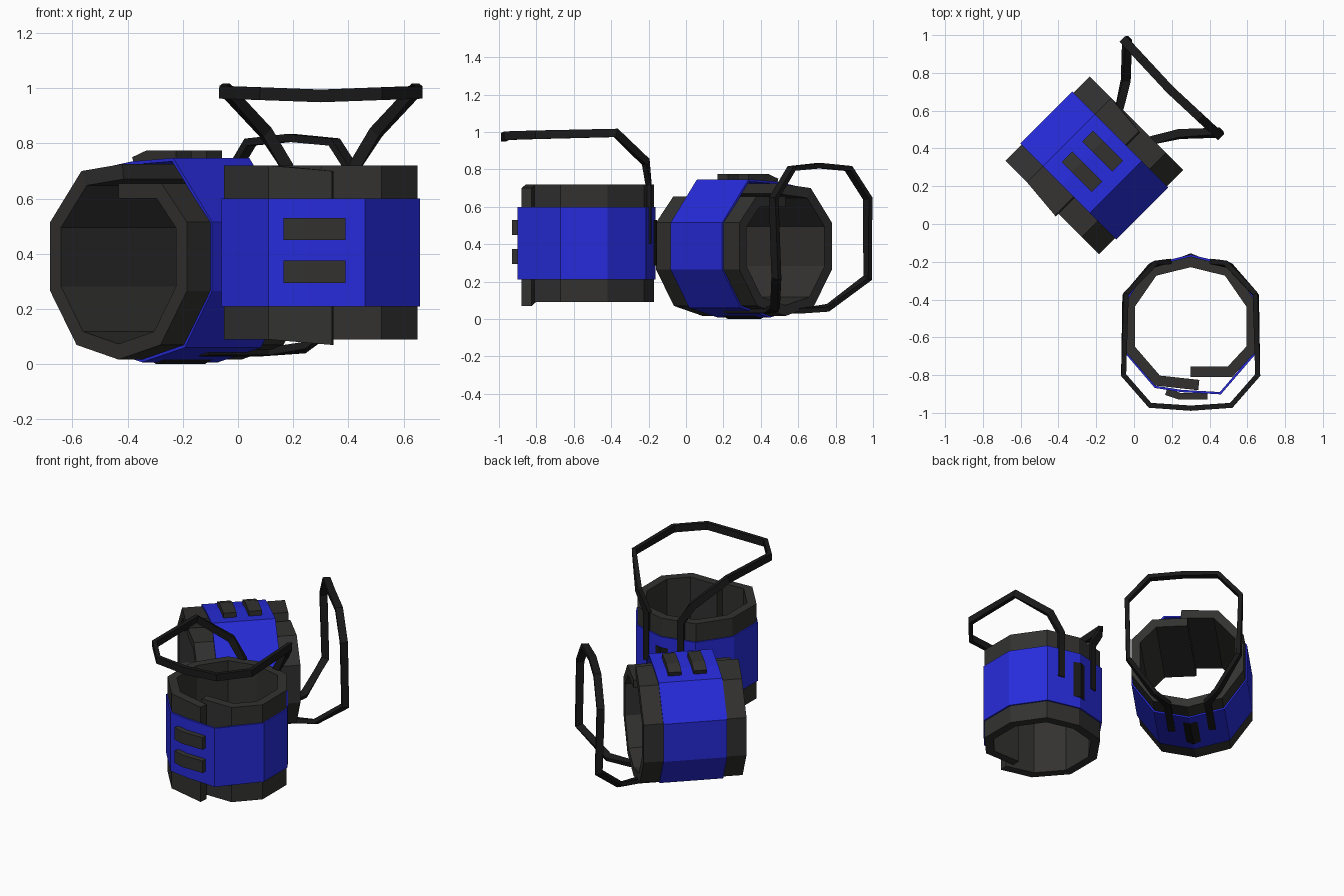
import bpy, bmesh
from math import radians
from mathutils import Vector, Matrix

if "Cube" in bpy.data.objects:
    bpy.data.objects.remove(bpy.data.objects["Cube"])

CX = 0.30   # centre line of the upright cuff


def material(name, rgb):
    m = bpy.data.materials.new(name)
    m.diffuse_color = (*rgb, 1)
    m.use_nodes = True
    m.node_tree.nodes["Principled BSDF"].inputs["Base Color"].default_value = m.diffuse_color
    return m


GREY = material("dark_padding", (0.032, 0.031, 0.030))
BLUE = material("blue_fabric", (0.020, 0.024, 0.70))
BLACK = material("black_webbing", (0.010, 0.010, 0.010))


def skin(name, sections, mat, place, closed=False):
    """Join equal cross-sections into a solid."""
    bm = bmesh.new()
    rows = [[bm.verts.new(p) for p in s] for s in sections]
    k = len(rows[0])
    pairs = list(zip(rows, rows[1:])) + ([(rows[-1], rows[0])] if closed else [])
    for a, b in pairs:
        for i in range(k):
            j = (i + 1) % k
            bm.faces.new((a[i], a[j], b[j], b[i]))
    if not closed:
        bm.faces.new(rows[0])
        bm.faces.new(rows[-1])
    bmesh.ops.recalc_face_normals(bm, faces=bm.faces)
    me = bpy.data.meshes.new(name)
    bm.to_mesh(me)
    bm.free()
    me.materials.append(mat)
    ob = bpy.data.objects.new(name, me)
    ob.matrix_world = place
    bpy.context.collection.objects.link(ob)


def band(name, path, thick, z0, z1, mat, place, closed=False, drop=()):
    """Vertical band along an xy path, thickened to its left (inwards)."""
    pts = [Vector(p) for p in path]
    n = len(pts)
    secs = []
    for i, p in enumerate(pts):
        a = pts[i - 1] if i or closed else None
        b = pts[(i + 1) % n] if i < n - 1 or closed else None
        dirs = [d.normalized() for d in
                ([p - a] if a else []) + ([b - p] if b else [])]
        norms = [Vector((-d.y, d.x)) for d in dirs]
        m = sum(norms, Vector((0, 0))).normalized()
        q = p + m * thick / max(0.5, m.dot(norms[0]))
        dz = dict(drop).get(i, 0)
        secs.append([(p.x, p.y, z0 - dz), (p.x, p.y, z1 - dz),
                     (q.x, q.y, z1 - dz), (q.x, q.y, z0 - dz)])
    skin(name, secs, mat, place, closed)


def strap(name, path, hn, hb, mat, place):
    """Flat webbing swept along a 3D path, its broad side facing outwards."""
    pts = [Vector(p) for p in path]
    secs = []
    for i, p in enumerate(pts):
        d0 = (p - pts[max(i - 1, 0)]).normalized()
        d1 = (pts[min(i + 1, len(pts) - 1)] - p).normalized()
        t = (d0 + d1).normalized()
        out = Vector((p.x - CX, p.y + 0.57, 0))
        if p.z < 0.8:
            out.x *= 0.3
        nrm = (out - t * out.dot(t)).normalized()
        b = t.cross(nrm)
        secs.append([p + nrm * u * hn + b * v * hb
                     for u, v in ((-1, -1), (1, -1), (1, 1), (-1, 1))])
    skin(name, secs, mat, place)


def mirror_x(pts):
    return [(2 * CX - p[0], *p[1:]) for p in reversed(pts)]


# Right half of the ten-sided ring, front to back
side = [(0.65, -0.67), (0.65, -0.42), (0.515, -0.225)]
ring = [(0.30, -0.81), (0.52, -0.81)] + side + [(CX, -0.172)] + mirror_x(side) \
    + [(0.11, -0.855), (0.34, -0.88)]
sleeve_side = [(0.66, -0.67), (0.66, -0.42), (0.52, -0.215)]
sleeve = [(0.25, -0.89), (0.46, -0.902)] + sleeve_side + [(CX, -0.162)] \
    + mirror_x(sleeve_side) + [(0.11, -0.868)]
tab = [(0.165, -0.905), (0.24, -0.93), (0.39, -0.93)]
patch = [(0.47, -0.222), (CX, -0.155), (0.13, -0.222)]
half_loop = [(0.425, -0.2, 0.40), (0.425, -0.2, 0.72), (0.50, -0.215, 0.84),
             (0.645, -0.375, 0.995), (0.655, -0.80, 0.985), (0.515, -0.96, 0.98)]
loop = half_loop + [(CX, -0.975, 0.972)] + mirror_x(half_loop)


def cuff(prefix, place):
    band(prefix + "_padding_wrap", ring, 0.055, 0.09, 0.72, GREY, place,
         drop=((0, 0.0), (len(ring) - 1, 0.02)))
    band(prefix + "_fabric_sleeve", sleeve, 0.012, 0.21, 0.60, BLUE, place, closed=True)
    for name, z in (("lower", 0.295), ("upper", 0.45)):
        band(f"{prefix}_{name}_tab", tab, 0.036, z, z + 0.08, GREY, place)
    band(prefix + "_strap_patch", patch, 0.02, 0.285, 0.53, BLACK, place)
    strap(prefix + "_hand_loop", loop, 0.014, 0.023, BLACK, place)


# Standing cuff, then the same cuff lying on its back and turned 45 degrees
cuff("standing_cuff", Matrix.Identity(4))
lying = (Matrix.Translation((-0.21, 0.31, 0))
         @ Matrix.Rotation(radians(-45), 4, 'Z')
         @ Matrix.Rotation(radians(-90), 4, 'X')
         @ Matrix.Translation((-CX, 0.155, -0.405)))
cuff("lying_cuff", lying)
lowest = bpy.context.view_layer
lowest.update()
